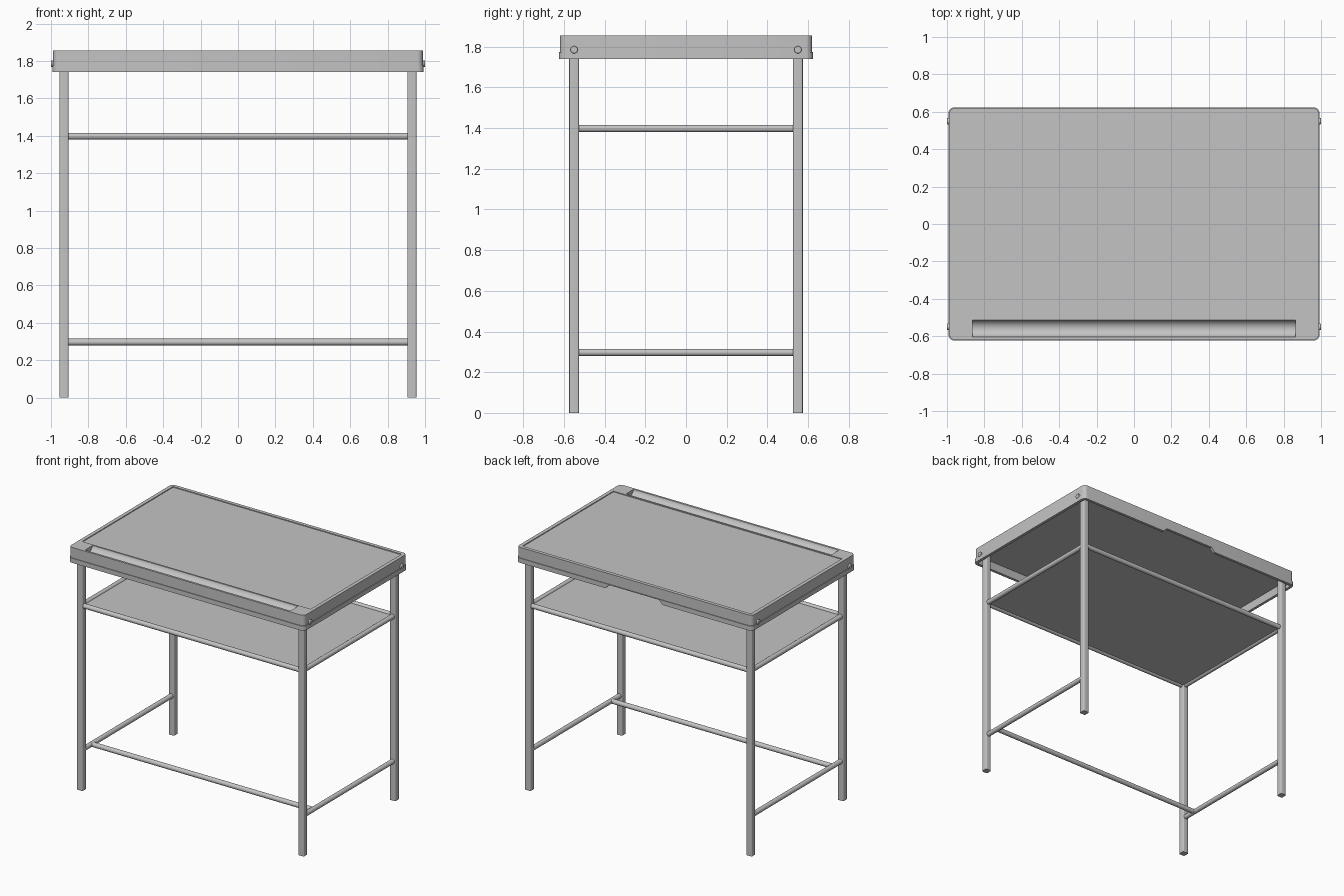
import bpy, bmesh, math
from mathutils import Matrix, Vector

cube = bpy.data.objects.get("Cube")
if cube:
    bpy.data.objects.remove(cube, do_unlink=True)

grey = bpy.data.materials.new("plain grey")
grey.use_nodes = True
COLOUR = (0.55, 0.55, 0.55, 1)
grey.diffuse_color = COLOUR
grey.node_tree.nodes["Principled BSDF"].inputs["Base Color"].default_value = COLOUR


def finish(name, bm):
    bmesh.ops.recalc_face_normals(bm, faces=bm.faces)
    mesh = bpy.data.meshes.new(name)
    bm.to_mesh(mesh)
    bm.free()
    mesh.materials.append(grey)
    obj = bpy.data.objects.new(name, mesh)
    bpy.context.collection.objects.link(obj)
    return obj


def slab(name, lo, hi, radius=0.0, segments=5):
    """Box between two corners, with rounded upright edges."""
    lo, hi = Vector(lo), Vector(hi)
    bm = bmesh.new()
    bmesh.ops.create_cube(bm, size=1)
    bmesh.ops.scale(bm, vec=hi - lo, verts=bm.verts)
    bmesh.ops.translate(bm, vec=(lo + hi) / 2, verts=bm.verts)
    if radius:
        upright = [e for e in bm.edges
                   if abs(e.verts[0].co.z - e.verts[1].co.z) > 1e-5]
        bmesh.ops.bevel(bm, geom=upright, offset=radius, segments=segments,
                        profile=0.5, affect='EDGES')
    return finish(name, bm)


def centred(name, x, y, z0, z1, radius):
    return slab(name, (-x, -y, z0), (x, y, z1), radius)


def rod(name, a, b, radius, sides=24):
    a, b = Vector(a), Vector(b)
    turn = (b - a).to_track_quat('Z', 'Y').to_matrix().to_4x4()
    bm = bmesh.new()
    bmesh.ops.create_cone(bm, cap_ends=True, segments=sides, radius1=radius,
                          radius2=radius, depth=(b - a).length,
                          matrix=Matrix.Translation((a + b) / 2) @ turn)
    return finish(name, bm)


def cut(obj, cutter):
    cutter.hide_render = True
    mod = obj.modifiers.new("cut", 'BOOLEAN')
    mod.operation = 'DIFFERENCE'
    mod.solver = 'EXACT'
    mod.object = cutter
    bpy.context.view_layer.objects.active = obj
    bpy.ops.object.modifier_apply(modifier=mod.name)
    bpy.data.objects.remove(cutter, do_unlink=True)


TOP, SEAM, BASE = 1.855, 1.775, 1.74
LX, LY = 0.93, 0.55
parts = []

# Table top: hollow below, shallow panel recess and pen trough above
top = centred("table_top", 0.988, 0.619, SEAM, TOP, 0.03)
cut(top, centred("hollow_cutter", 0.972, 0.603, SEAM - 0.1, 1.805, 0.02))
cut(top, slab("recess_cutter", (-0.96, -0.5, TOP - 0.006), (0.96, 0.592, TOP + 0.1)))
cut(top, rod("trough_cutter", (-0.863, -0.558, TOP + 0.011),
             (0.863, -0.558, TOP + 0.011), 0.0464, 64))
parts.append(top)

# Lower skirt frame, with a notch at the back
skirt = centred("skirt_frame", 0.993, 0.624, BASE, SEAM, 0.034)
cut(skirt, centred("skirt_cutter", 0.972, 0.603, BASE - 0.1, SEAM + 0.1, 0.02))
bm = bmesh.new()
profile = [(-0.25, BASE - 0.01), (0.25, BASE - 0.01), (0.21, SEAM - 0.004), (-0.21, SEAM - 0.004)]
face = bm.faces.new([bm.verts.new((x, 0.55, z)) for x, z in profile])
ext = bmesh.ops.extrude_face_region(bm, geom=[face])
bmesh.ops.translate(bm, vec=(0, 0.15, 0),
                    verts=[v for v in ext["geom"] if isinstance(v, bmesh.types.BMVert)])
cut(skirt, finish("notch_cutter", bm))
parts.append(skirt)

# Legs and rivets at each corner
half = 0.024
for sx, side in ((1, "left"), (-1, "right")):
    for sy, end in ((-1, "front"), (1, "back")):
        x, y = sx * LX, sy * LY
        parts.append(slab(f"{end}_{side}_leg", (x - half, y - half, 0),
                          (x + half, y + half, 1.805), 0.008, 4))
        rivet = rod(f"{end}_{side}_rivet", (sx * 0.96, y, 1.785), (sx, y, 1.785), 0.018)
        bevel = rivet.modifiers.new("round", 'BEVEL')
        bevel.width, bevel.segments = 0.005, 3
        bevel.limit_method = 'ANGLE'
        parts.append(rivet)

# Rails: shelf frame all round, low side rails and one low crossbar
R, SHELF, LOW = 0.018, 1.398, 0.297
for sx, side in ((1, "left"), (-1, "right")):
    for z, level in ((SHELF, "shelf"), (LOW, "low")):
        parts.append(rod(f"{level}_{side}_rail", (sx * LX, -LY, z), (sx * LX, LY, z), R))
for sy, end in ((-1, "front"), (1, "back")):
    parts.append(rod(f"shelf_{end}_rail", (-LX, sy * LY, SHELF), (LX, sy * LY, SHELF), R))
parts.append(rod("low_crossbar", (-LX + 0.01, -0.43, LOW), (LX - 0.01, -0.43, LOW), R))

# Shelf plate
parts.append(slab("shelf_plate", (-LX, -LY, SHELF - 0.005), (LX, LY, SHELF + 0.005)))

bpy.ops.object.select_all(action='DESELECT')
for p in parts:
    p.select_set(True)
bpy.context.view_layer.objects.active = parts[0]
bpy.ops.object.shade_smooth_by_angle(angle=math.radians(35))
